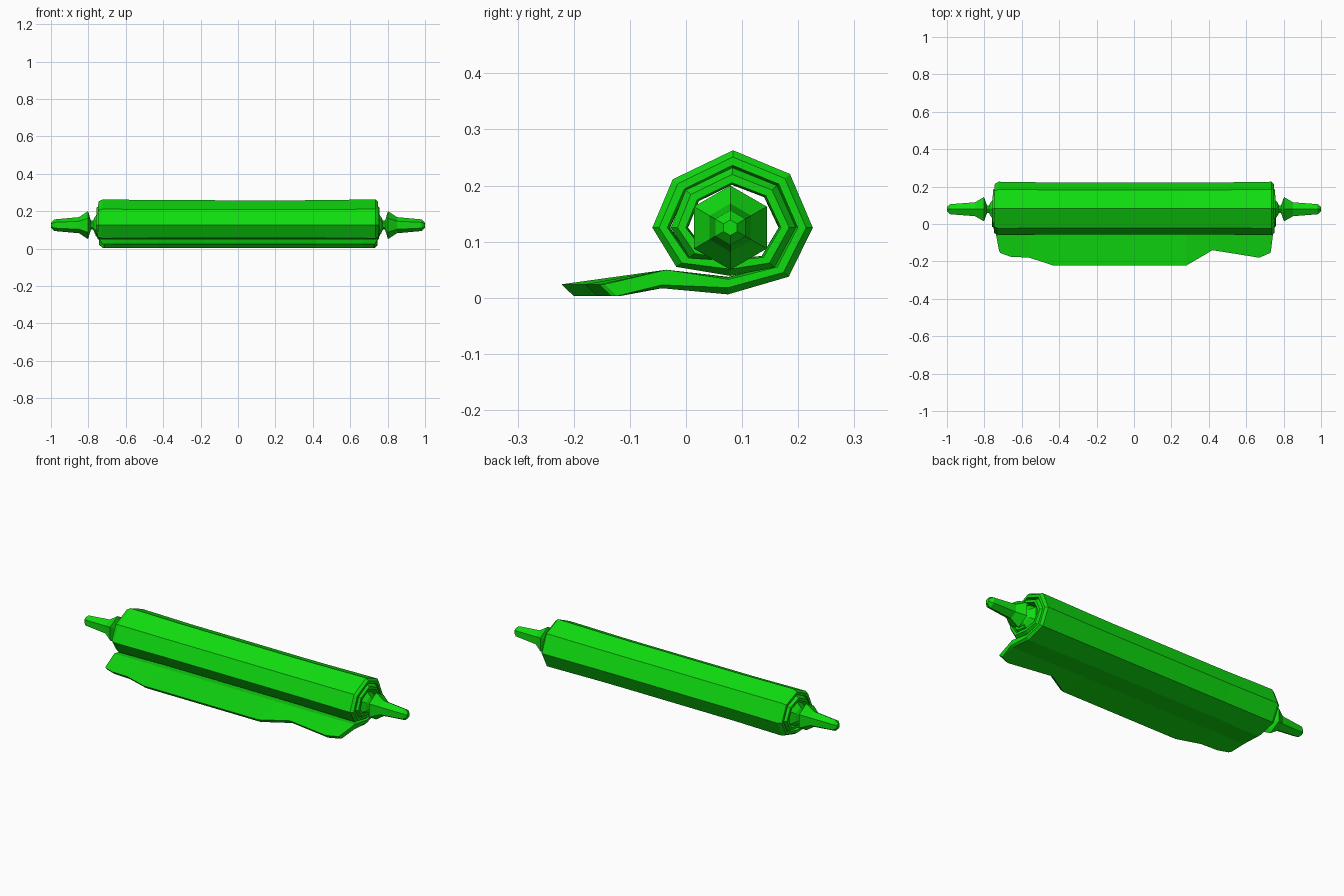
import bpy, bmesh, math

cube = bpy.data.objects.get("Cube")
if cube:
    bpy.data.objects.remove(cube, do_unlink=True)

green = bpy.data.materials.new("bright_green")
green.use_nodes = True
colour = (0.005, 0.72, 0.005, 1)
green.diffuse_color = colour
green.node_tree.nodes["Principled BSDF"].inputs["Base Color"].default_value = colour

CY, CZ = 0.079, 0.125  # roll axis


def loft(name, rings, cap):
    """Join equal closed rings of points; cap(bm, ring, verts) closes each end."""
    bm = bmesh.new()
    loops = [[bm.verts.new(p) for p in ring] for ring in rings]
    n = len(loops[0])
    for a, b in zip(loops, loops[1:]):
        for i in range(n):
            j = (i + 1) % n
            bm.faces.new((a[i], a[j], b[j], b[i]))
    for loop in (loops[0], loops[-1]):
        cap(bm, loop)
    bmesh.ops.recalc_face_normals(bm, faces=bm.faces)
    mesh = bpy.data.meshes.new(name)
    bm.to_mesh(mesh)
    bm.free()
    mesh.materials.append(green)
    obj = bpy.data.objects.new(name, mesh)
    bpy.context.collection.objects.link(obj)
    return obj


def strip_cap(bm, loop):
    n = len(loop)
    for i in range(n // 2 - 1):
        bm.faces.new((loop[i], loop[i + 1], loop[n - 2 - i], loop[n - 1 - i]))


def flat_cap(bm, loop):
    bm.faces.new(loop)


# Rolled sheet: angle in degrees and outer radius along the spiral
SPIRAL = [(-92, 0.119), (-40, 0.136), (0, 0.147), (42, 0.143), (88, 0.138),
          (140, 0.134), (180, 0.139), (216, 0.119), (270, 0.086), (318, 0.106),
          (360, 0.117), (402, 0.112), (448, 0.107), (500, 0.104), (540, 0.106),
          (576, 0.09), (630, 0.07)]
THICK = 0.027


def sheet_ring(x, edge, scale, bevel, slide):
    """Cross-section of the sheet; edge is the y of its loose front edge."""
    side = 1 if x > 0 else -1
    outer = [(x, edge + 0.022, 0.003), (x + side * slide, -0.043, 0.017 + bevel * 0.5)]
    inner = [(x, edge, 0.024), (x + side * slide, -0.035, 0.05)]
    for k, (deg, r) in enumerate(SPIRAL):
        a = math.radians(deg)
        px = x + side * slide * (1 + k * 0.06)
        for pts, rad in ((outer, r * scale - bevel), (inner, r * scale - THICK)):
            pts.append((px, CY + rad * math.cos(a), CZ + rad * math.sin(a)))
    return outer + inner[::-1]


stations = [(-0.722, -0.14, 1, 0.012, 0.02), (-0.715, -0.155, 1, 0, 0.008),
            (-0.66, -0.175, 0.995, 0, 0), (-0.56, -0.18, 0.985, 0, 0),
            (-0.43, -0.222, 0.97, 0, 0), (0.28, -0.222, 0.965, 0, 0),
            (0.42, -0.14, 0.97, 0, 0), (0.67, -0.18, 0.995, 0, 0),
            (0.728, -0.155, 1, 0, 0.006), (0.732, -0.145, 1, 0.012, 0.014)]
loft("rolled_sheet", [sheet_ring(*s) for s in stations], strip_cap)

# Six-sided handles: distance along the axis and radius
HANDLE = [(0.66, 0.072), (0.742, 0.072), (0.765, 0.045), (0.775, 0.024),
          (0.786, 0.024), (0.802, 0.075), (0.85, 0.043), (0.982, 0.031), (1, 0.014)]
for name, side in (("left_handle", 1), ("right_handle", -1)):
    rings = []
    for x, r in HANDLE:
        angles = [math.pi / 2 + i * math.pi / 3 for i in range(6)]
        rings.append([(side * x, CY + r * math.cos(a), CZ + r * math.sin(a))
                      for a in angles])
    loft(name, rings, flat_cap)
